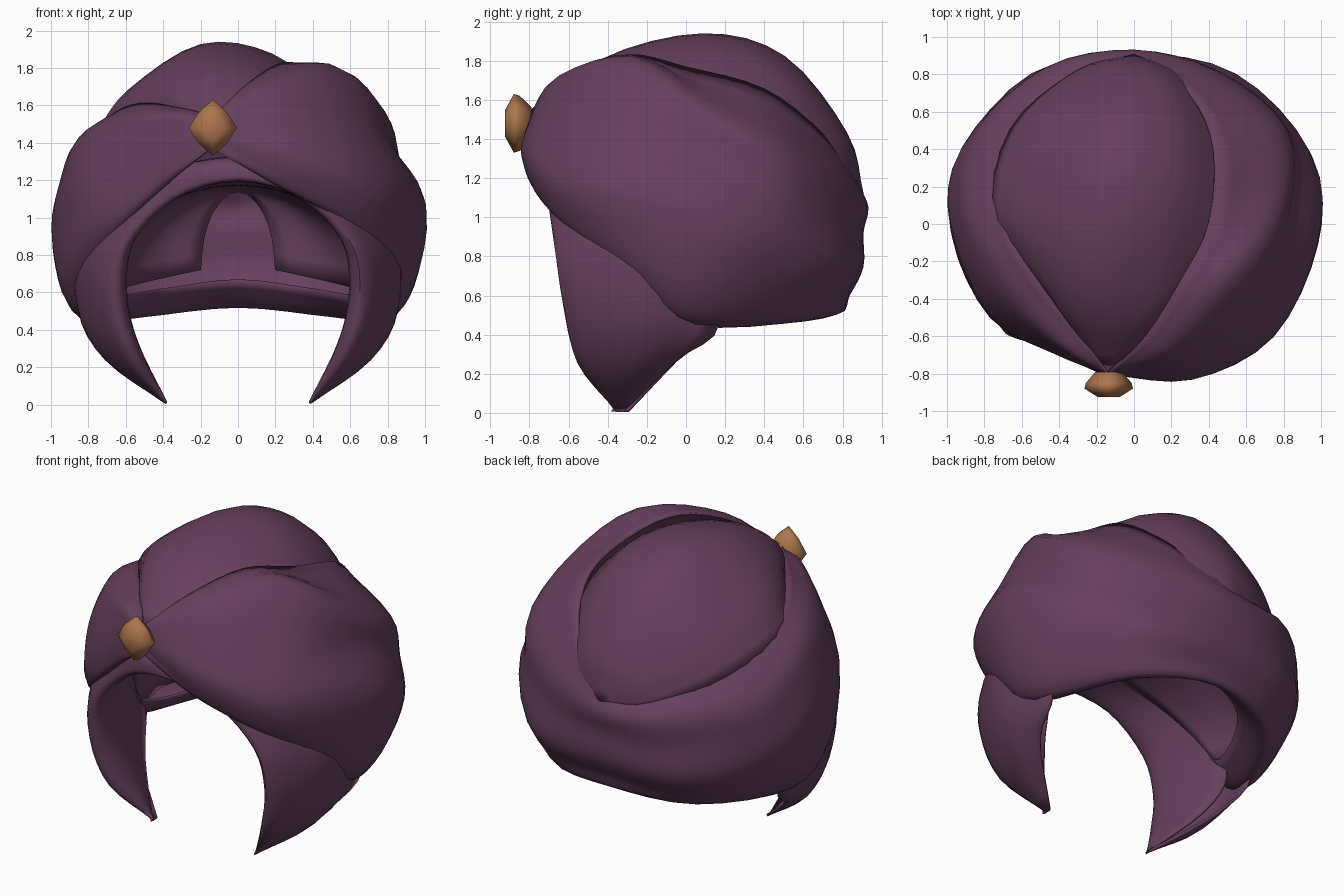
import bpy, bmesh, math
from mathutils import Vector

if "Cube" in bpy.data.objects:
    bpy.data.objects.remove(bpy.data.objects["Cube"], do_unlink=True)


def material(name, color):
    mat = bpy.data.materials.new(name)
    mat.use_nodes = True
    mat.diffuse_color = color
    bsdf = mat.node_tree.nodes["Principled BSDF"]
    bsdf.inputs["Base Color"].default_value = color
    bsdf.inputs["Roughness"].default_value = 0.8
    return mat


cloth = material("plum cloth", (0.132, 0.05, 0.109, 1))
amber = material("amber stone", (0.42, 0.18, 0.075, 1))


def spline(points, steps):
    """Smooth curve passing through the points, with a number of steps per span."""
    pts = [Vector(p) for p in points]
    pts = [pts[0] * 2 - pts[1]] + pts + [pts[-1] * 2 - pts[-2]]
    curve = []
    for a, b, c, d in zip(pts, pts[1:], pts[2:], pts[3:]):
        for i in range(steps):
            t = i / steps
            curve.append(b + (c - a) * t / 2 + (a * 2 - b * 5 + c * 4 - d) * t * t / 2
                         + (b * 3 - a - c * 3 + d) * t ** 3 / 2)
    return curve + [pts[-2]]


def finish(name, bm, mat, angle):
    bmesh.ops.remove_doubles(bm, verts=bm.verts, dist=0.002)
    bmesh.ops.recalc_face_normals(bm, faces=bm.faces)
    mesh = bpy.data.meshes.new(name)
    bm.to_mesh(mesh)
    bm.free()
    mesh.materials.append(mat)
    obj = bpy.data.objects.new(name, mesh)
    bpy.context.collection.objects.link(obj)
    bpy.ops.object.select_all(action="DESELECT")
    obj.select_set(True)
    bpy.context.view_layer.objects.active = obj
    bpy.ops.object.shade_smooth_by_angle(angle=math.radians(angle))
    return obj


def drape(name, rails, along=4, across=4, folds=0, depth=0.0, thick=0.015):
    """Cloth sheet lofted over a set of rails, with optional soft folds."""
    rows = list(zip(*[spline(rail, along) for rail in rails]))
    bm = bmesh.new()
    grid = []
    for i, row in enumerate(rows):
        line = spline(row, across)
        fade = math.sin(math.pi * i / (len(rows) - 1))
        for j, p in enumerate(line):
            wave = math.cos(2 * math.pi * folds * j / (len(line) - 1))
            p += (Vector((0, 0, 1)) - p).normalized() * depth * fade * wave
        grid.append([bm.verts.new(p) for p in line])
    for r, s in zip(grid, grid[1:]):
        for a, b, c, d in zip(r, r[1:], s[1:], s):
            bm.faces.new((a, b, c, d))
    obj = finish(name, bm, cloth, 60)
    solid = obj.modifiers.new("thickness", "SOLIDIFY")
    solid.thickness = thick
    solid.offset = 0
    return obj


# Wrap: both sides start at the knot and meet behind the head
left = [
    [(.06, -.6, 1.72), (.25, -.3, 1.83), (.4, 0, 1.77), (.43, .4, 1.66), (.3, .7, 1.43)],
    [(.2, -.66, 1.7), (.55, -.28, 1.78), (.77, .1, 1.55), (.75, .5, 1.34), (.4, .8, 1.17)],
    [(.3, -.76, 1.5), (.7, -.45, 1.45), (.84, 0, 1.36), (.85, .47, 1.12), (.48, .81, .95)],
    [(.32, -.82, 1.33), (.75, -.58, 1.18), (.97, -.08, 1.12), (.94, .35, .9), (.55, .78, .75)],
    [(.26, -.81, 1.22), (.66, -.62, 1), (.92, -.2, .78), (.91, .2, .6), (.55, .7, .58)],
    [(.2, -.76, 1.18), (.55, -.6, .98), (.78, -.25, .68), (.79, .04, .46), (.5, .6, .48)],
]
right = [
    [(-.28, -.6, 1.58), (-.52, -.3, 1.61), (-.68, 0, 1.54), (-.62, .4, 1.43), (-.4, .73, 1.22)],
    [(-.38, -.64, 1.55), (-.7, -.32, 1.49), (-.86, .05, 1.39), (-.8, .47, 1.2), (-.45, .82, 1.1)],
    [(-.4, -.67, 1.46), (-.8, -.38, 1.28), (-.95, .05, 1.2), (-.89, .45, 1), (-.5, .82, .9)],
    [(-.42, -.68, 1.34), (-.78, -.46, 1.1), (-.97, 0, 1), (-.92, .35, .8), (-.55, .78, .72)],
    [(-.42, -.69, 1.24), (-.74, -.52, .95), (-.94, -.15, .7), (-.88, .2, .54), (-.55, .7, .56)],
    [(-.36, -.68, 1.2), (-.6, -.55, .97), (-.8, -.25, .66), (-.8, .04, .46), (-.5, .6, .48)],
]
back = [(0, .89, 1.16), (0, .915, 1.05), (0, .91, .92), (0, .89, .75), (0, .84, .6), (0, .78, .53)]
rails = []
for i, (a, mid, b) in enumerate(zip(left, back, right)):
    knot = (-.14, -.8, 1.53 - .03 * i)
    rails.append([knot] + a + [mid] + b[::-1] + [knot])
# Turned-in lip along the lower edge
rails.append([(x * .82, y * .82, z + .13) for x, y, z in rails[-1]])
drape("wrapped_band", rails, folds=3, depth=0.01)

# Crown: dome of cloth between the two sides of the wrap, flush with it behind
crown = [
    [(-.42, -.42, 1.48), (-.75, .02, 1.46), (-.66, .5, 1.31), (-.32, .81, 1.14)],
    [(-.4, -.42, 1.68), (-.58, .02, 1.68), (-.5, .5, 1.55), (-.25, .81, 1.3)],
    [(-.2, -.42, 1.8), (-.2, .08, 1.92), (-.13, .5, 1.81), (-.05, .82, 1.42)],
    [(.08, -.46, 1.76), (.18, .08, 1.87), (.22, .5, 1.73), (.15, .8, 1.4)],
    [(.24, -.42, 1.67), (.5, 0, 1.62), (.48, .45, 1.46), (.3, .77, 1.22)],
]
drape("crown", [[(-.14, -.78, 1.5)] + rail + [(0, .9, 1.12)] for rail in crown])

# Temple flaps: one hollow fold from tip to tip, passing below the knot
flap = [
    [(0, -.4, 1.2), (.45, -.3, 1.1), (.67, -.12, .85), (.7, .03, .5), (.62, -.1, .27)],
    [(0, -.7, 1.2), (.33, -.65, 1.11), (.56, -.56, .88), (.6, -.48, .6), (.54, -.43, .33)],
    [(0, -.74, 1.23), (.38, -.7, 1.12), (.64, -.65, .85), (.68, -.61, .55), (.58, -.55, .26)],
    [(0, -.7, 1.3), (.5, -.6, 1.2), (.82, -.32, .88), (.85, -.22, .52), (.7, -.28, .24)],
    [(0, -.6, 1.32), (.5, -.4, 1.2), (.82, 0, .9), (.78, .17, .46), (.69, -.05, .27)],
]
sheets = []
for i, half in enumerate(flap):
    half = half + [(.385, -.38 + .015 * i, .01)]
    sheets.append([(-x, y * .92, z) for x, y, z in half[:0:-1]] + half)
drape("temple_flaps", sheets)

# Lining: tunnel of leaning arches inside, left open at the back
arches = []
for y, lean, width, height, base in [(-.42, .38, .68, .6, .6), (-.1, .2, .71, .6, .58),
                                     (.2, .05, .7, .58, .6), (.5, 0, .52, .52, .65),
                                     (.62, 0, .2, .42, .72)]:
    arch = []
    for t in range(9):
        c, s = math.cos(t * math.pi / 8), math.sin(t * math.pi / 8)
        arch.append((width * c, y + lean * (1 - s), base + height * s))
    arches.append(arch)
drape("lining", arches, along=2)

# Gem: rounded diamond outline with a smaller front table and a tapered back
bm = bmesh.new()
rings = []
for y, size in [(-.79, .55), (-.85, .94), (-.88, 1), (-.925, .45)]:
    ring = []
    for k in range(8):
        a = k * math.pi / 4
        reach = size * (.8 if k % 2 else 1)
        ring.append(bm.verts.new((-.135 + .13 * reach * math.cos(a), y,
                                  1.48 + .15 * reach * math.sin(a))))
    rings.append(ring)
for r, s in zip(rings, rings[1:]):
    for k in range(8):
        bm.faces.new((r[k], r[k - 1], s[k - 1], s[k]))
bm.faces.new(rings[0])
bm.faces.new(rings[-1])
finish("gem", bm, amber, 70)
